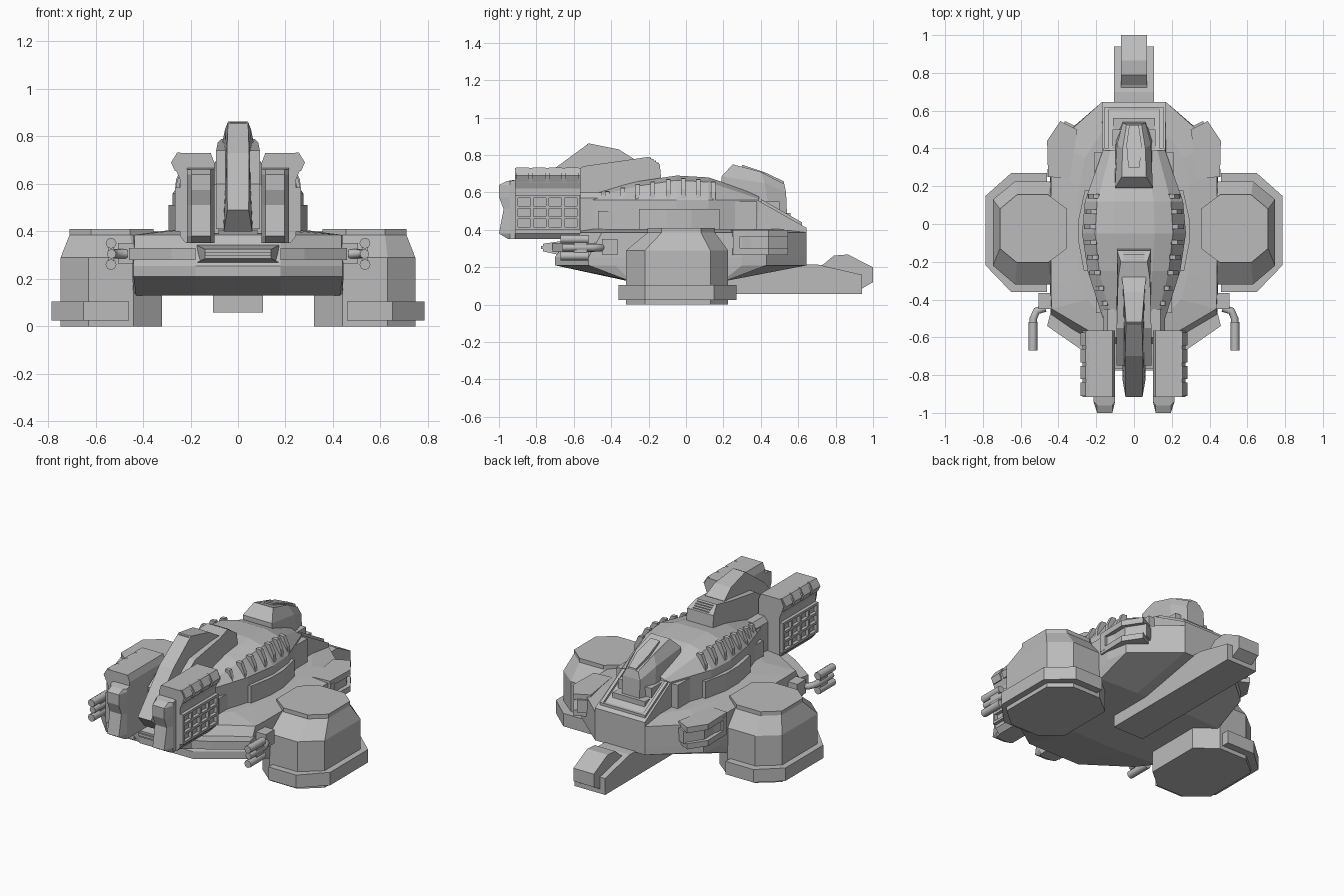
import bpy
import bmesh

default_cube = bpy.data.objects.get("Cube")
if default_cube:
    bpy.data.objects.remove(default_cube)

grey = bpy.data.materials.new("hull_grey")
grey.use_nodes = True
colour = (0.5, 0.5, 0.5, 1)
grey.diffuse_color = colour
grey.node_tree.nodes["Principled BSDF"].inputs["Base Color"].default_value = colour


def finish(name, bm, mirrored):
    """Turn a bmesh into a flat-shaded object, mirrored across x when asked."""
    bmesh.ops.recalc_face_normals(bm, faces=bm.faces)
    mesh = bpy.data.meshes.new(name)
    bm.to_mesh(mesh)
    bm.free()
    mesh.materials.append(grey)
    obj = bpy.data.objects.new(name, mesh)
    bpy.context.collection.objects.link(obj)
    if mirrored:
        obj.modifiers.new("mirror", "MIRROR").use_mirror_merge = False


def loft(name, rings, mirrored=False):
    """Skin a list of equal rings of points and cap both ends."""
    bm = bmesh.new()
    loops = [[bm.verts.new(point) for point in ring] for ring in rings]
    for lower, upper in zip(loops, loops[1:]):
        for i in range(len(lower)):
            j = (i + 1) % len(lower)
            bm.faces.new((lower[i], lower[j], upper[j], upper[i]))
    bm.faces.new(loops[0])
    bm.faces.new(loops[-1])
    finish(name, bm, mirrored)


def box(name, xs, ys, zs, mirrored=False):
    plan(name, [(xs[0], ys[0]), (xs[1], ys[0]), (xs[1], ys[1]), (xs[0], ys[1])], zs, mirrored)


def plan(name, outline, zs, mirrored=False):
    """Extrude a top-view outline through the given heights."""
    loft(name, [[(x, y, z) for x, y in outline] for z in zs], mirrored)


def section(name, outline, ys, mirrored=False):
    """Extrude a front-view outline along y."""
    loft(name, [[(x, y, z) for x, z in outline] for y in ys], mirrored)


def side(name, outline):
    """Side-view outline of (y, z, half width) points."""
    loft(name, [[(s * w, y, z) for y, z, w in outline] for s in (-1, 1)])


def both(half):
    """Complete a half ring with its mirror image."""
    return list(half) + [(-p[0], *p[1:]) for p in reversed(half)]


def octagon(xs, ys, cut_x, cut_y, z):
    (a, b), (c, d) = xs, ys
    (e, f), (g, h) = cut_x, cut_y
    return [(x, y, z) for x, y in ((e, c), (f, c), (b, g), (b, h), (f, d), (e, d), (a, h), (a, g))]


def tube(name, points, radius):
    """Round tube along a path, with its mirror image."""
    for s in (-1, 1):
        curve = bpy.data.curves.new(name, "CURVE")
        curve.dimensions = "3D"
        curve.bevel_depth = radius
        curve.bevel_resolution = 2
        curve.use_fill_caps = True
        spline = curve.splines.new("POLY")
        spline.points.add(len(points) - 1)
        for target, (x, y, z) in zip(spline.points, points):
            target.co = (s * x, y, z, 1)
        curve.materials.append(grey)
        bpy.context.collection.objects.link(bpy.data.objects.new(name, curve))


# Broad lower hull: bottom, rim and nearly flat deck
rim = [(.17, .645), (.42, .43), (.445, .3), (.445, -.38), (.44, -.52), (.18, -.7)]
belly = [(.17, .23), (.43, .22), (.44, .2), (.44, -.3), (.43, -.31), (.18, -.33)]
deck_edge = [(.17, .645), (.41, .43), (.44, .3), (.44, -.36), (.435, -.45), (.18, -.6)]
deck_top = [(.16, .5), (.26, .35), (.29, .2), (.29, -.25), (.25, -.4), (.15, -.5)]
layers = ((belly, .13), (rim, .21), (rim, .255), (deck_edge, .385), (deck_top, .405))
loft("lower_hull", [both([(x, y, z) for x, y in outline]) for outline, z in layers])

# Front bumper and angled front rails
side("front_bumper", [(-.55, .35, .19), (-.7, .335, .16), (-.765, .325, .14),
                      (-.765, .285, .14), (-.7, .27, .17), (-.55, .25, .19)])
box("bumper_lip", (-.14, .14), (-.775, -.7), (.297, .313))
front_rail = [(.18, -.715), (.28, -.665), (.46, -.54), (.44, -.46), (.18, -.55)]
plan("front_rail", front_rail, (.28, .33), True)

# Slotted vents at the rear corners
vent = [(.34, .24), (.455, .25), (.46, .44), (.39, .545), (.3, .5)]
for z in (.265, .365):
    plan("rear_vent_frame", vent, (z, z + .035), True)
plan("rear_vent_core", [(x - .025, y) for x, y in vent], (.29, .37), True)
box("rear_vent_post", (.4, .457), (.25, .29), (.28, .38), True)

# Side pods with a skirt round the outer half
pod_y, pod_cut = (-.32, .225), (-.22, .13)
top = ((.355, .71), (-.205, .155), (.455, .62), (-.13, .08))
wall = ((.32, .747), pod_y, (.44, .63), pod_cut)
loft("side_pod", [octagon(*wall, 0), octagon(*wall, .29), octagon(*top, .385), octagon(*top, .41)], True)
skirt = [(.46, -.36), (.65, -.36), (.785, -.22), (.785, .15), (.65, .27), (.46, .27)]
plan("pod_skirt", skirt, (.025, .105), True)

# Ridged upper fuselage
stations = [(-.5, .165, .6), (-.25, .245, .66), (-.05, .275, .69), (.12, .26, .68), (.39, .165, .59)]
loft("fuselage", [both([(w, y, .38), (w, y, .56), (w * .75, y, h - .025), (w * .4, y, h)])
                  for y, w, h in stations])
ledge = [(.1, -.25), (.265, -.25), (.293, -.1), (.293, .03), (.26, .18), (.1, .18)]
plan("fuselage_ledge", ledge, (.38, .51), True)
box("ledge_front_step", (.1, .2), (-.47, -.25), (.39, .5), True)
box("ledge_rear_step", (.1, .21), (.18, .38), (.39, .55), True)


def hull_size(y):
    """Half width and height of the fuselage at y."""
    for (y0, w0, h0), (y1, w1, h1) in zip(stations, stations[1:]):
        if y0 <= y <= y1:
            t = (y - y0) / (y1 - y0)
            return w0 + t * (w1 - w0), h0 + t * (h1 - h0)


for i in range(8):
    y = -.42 + i * .081
    w, h = hull_size(y)
    rib = [(w * .7, .56), (w * .98, .56), (w * .96, h - .07), (w * .86, h - .015), (w * .74, h - .012)]
    section("fuselage_rib", rib, (y - .012, y + .012), True)

# Sloping rear deck with its frame
side("rear_ramp", [(.3, .56, .17), (.38, .56, .165), (.645, .41, .17), (.645, .3, .17), (.3, .3, .17)])
for x in (.135, -.155):
    loft("ramp_rail", [[(a, y, z) for y, z in ((.4, .53), (.4, .565), (.62, .44), (.62, .41))]
                       for a in (x, x + .02)])
box("ramp_step", (-.11, .11), (.4, .56), (.4, .49))
box("ramp_end_bar", (-.155, .155), (.6, .62), (.4, .44))

# Rear cabin and raised canopy
cabin_low = [(.1, .19, .55), (.1, .45, .48), (.06, .54, .48)]
cabin_mid = [(.1, .19, .685), (.09, .42, .65), (.06, .535, .6)]
cabin_top = [(.065, .25, .75), (.06, .4, .71), (.04, .525, .645)]
loft("rear_cabin", [both(ring) for ring in (cabin_low, cabin_mid, cabin_top)])
canopy = [(.03, .3, .73), (.04, .42, .69), (.025, .525, .64)]
loft("canopy", [both([(x, y, z + lift) for x, y, z in canopy]) for lift in (0, .018)])
box("cabin_collar", (-.115, .115), (.36, .5), (.46, .55))

# Dorsal shoulder, blade and intake
side("dorsal_shoulder", [(-.13, .64, .092), (-.14, .75, .09), (-.2, .79, .07), (-.3, .775, .085),
                         (-.55, .74, .092), (-.75, .6, .092), (-.75, .41, .092), (-.13, .5, .092)])
side("dorsal_blade", [(-.28, .78, .065), (-.36, .83, .055), (-.52, .862, .042), (-.7, .73, .047),
                      (-.915, .49, .045), (-.83, .4, .06), (-.4, .42, .06), (-.28, .6, .065)])
box("intake_lip", (-.035, .035), (-.53, -.5), (.83, .858))
for i in range(4):
    y = -.15 - i * .013
    z = .757 + i * .0087
    box("shoulder_slat", (-.055, .055), (y - .003, y + .003), (z - .01, z + .004))

# Front engine boxes and their pylons
engine = [(.115, .73), (.254, .73), (.272, .69), (.258, .65), (.245, .62), (.245, .38),
          (.22, .35), (.1, .35), (.1, .69)]
section("engine_box", engine, (-.915, -.565), True)
pylon = [(.08, .39), (.165, .39), (.165, .57), (.14, .6), (.08, .6)]
section("engine_pylon", pylon, (-.6, -.45), True)
shoulder = [(.2, .725), (.256, .733), (.282, .69), (.266, .655), (.2, .655)]
for i in range(4):
    y = -.91 + i * .0885
    section("engine_shoulder", shoulder, (y, y + .07), True)

# Lattice on the outer engine wall
lattice_x = (.235, .265)
for i in range(5):
    y = -.915 + i * .083
    box("lattice_post", lattice_x, (y, y + .016), (.4, .585), True)
for i in range(4):
    z = .4 + i * .057
    box("lattice_bar", lattice_x, (-.915, -.567), (z, z + .014), True)

# Engine noses: upper window block and recessed lower panel
nose = [(-.9, .67), (-.96, .66), (-1, .64), (-1, .575), (-.975, .51), (-1, .38), (-.95, .35), (-.9, .35)]
loft("engine_nose", [[(x, max(y, limit), z) for y, z in nose]
                     for x, limit in ((.1, -.94), (.115, -1), (.195, -1), (.215, -.94))], True)

# Side guns on curved arms
box("gun_mount", (.4, .505), (-.45, -.365), (.265, .35), True)
tube("gun_arm", [(.47, -.445, .305), (.515, -.46, .305), (.533, -.5, .305), (.533, -.66, .305)], .02)
for z in (.35, .26):
    tube("gun_barrel", [(.535, -.52, z), (.535, -.67, z)], .023)
box("gun_bracket", (.522, .548), (-.6, -.53), (.25, .36), True)

# Long flat-bottomed tail boom with its raised end
side("tail_boom", [(-.05, .058, .105), (.94, .058, .105), (.94, .16, .105),
                   (.7, .215, .105), (-.05, .215, .105)])
side("tail_cap", [(.7, .2, .07), (.735, .215, .07), (.79, .262, .07), (.865, .268, .07),
                  (1, .2, .07), (1, .12, .07), (.93, .08, .07), (.7, .1, .07)])
